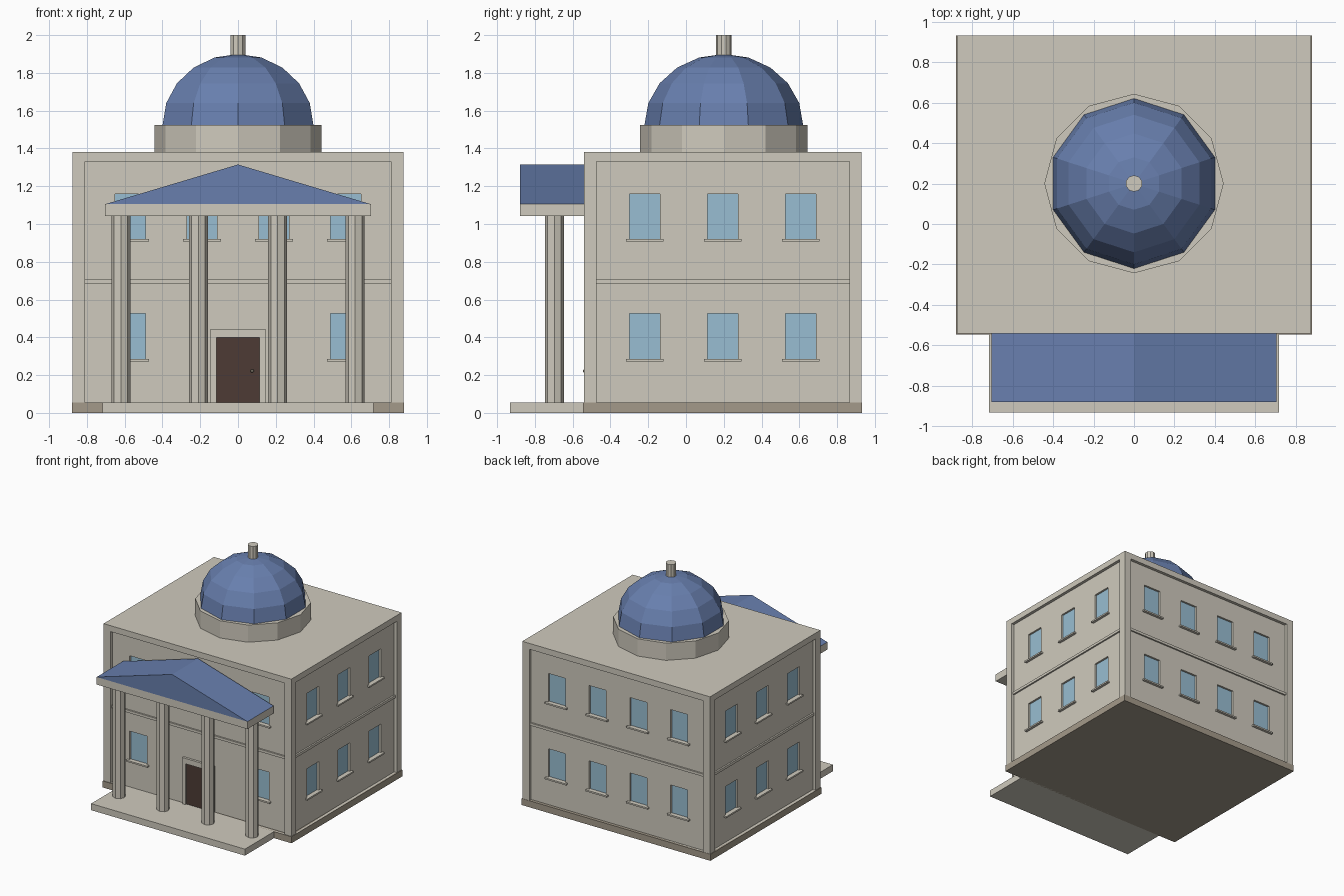
import bpy, bmesh, math
from mathutils import Matrix, Vector

if "Cube" in bpy.data.objects:
    bpy.data.objects.remove(bpy.data.objects["Cube"])


def material(name, rgb):
    m = bpy.data.materials.new(name)
    lin = [((c / 255 + 0.055) / 1.055) ** 2.4 for c in rgb]
    m.diffuse_color = (*lin, 1)
    m.use_nodes = True
    m.node_tree.nodes["Principled BSDF"].inputs["Base Color"].default_value = m.diffuse_color
    return m


STONE = material("cream stone", (207, 202, 189))
PLINTH = material("dark stone", (164, 154, 138))
BLUE = material("blue roof", (104, 127, 174))
GLASS = material("window glass", (153, 190, 210))
WOOD = material("dark wood", (77, 59, 53))
METAL = material("knob metal", (176, 166, 148))


def finish(name, bm, mat):
    bmesh.ops.recalc_face_normals(bm, faces=bm.faces)
    me = bpy.data.meshes.new(name)
    bm.to_mesh(me)
    bm.free()
    ob = bpy.data.objects.new(name, me)
    bpy.context.collection.objects.link(ob)
    if mat:
        me.materials.append(mat)
    return ob


def boxes(name, mat, items):
    """One object made of boxes, each (x0, x1, y0, y1, z0, z1)."""
    bm = bmesh.new()
    for x0, x1, y0, y1, z0, z1 in items:
        loc = Matrix.Translation(((x0 + x1) / 2, (y0 + y1) / 2, (z0 + z1) / 2))
        size = Matrix.Diagonal((abs(x1 - x0), abs(y1 - y0), abs(z1 - z0), 1))
        bmesh.ops.create_cube(bm, size=1, matrix=loc @ size)
    return finish(name, bm, mat)


def lathe(name, mat, profile, sides, x, y):
    """Revolve (radius, z) points; the first corner points to +y."""
    bm = bmesh.new()
    rings = []
    for r, z in profile:
        if r == 0:
            rings.append([bm.verts.new((x, y, z))] * sides)
            continue
        angs = [2 * math.pi * i / sides for i in range(sides)]
        rings.append([bm.verts.new((x + r * math.sin(a), y + r * math.cos(a), z)) for a in angs])
    for a, b in zip(rings, rings[1:]):
        for i in range(sides):
            j = (i + 1) % sides
            bm.faces.new(list(dict.fromkeys((a[i], a[j], b[j], b[i]))))
    for ring in (rings[0], rings[-1]):
        if ring[0] is not ring[1]:
            bm.faces.new(ring)
    return finish(name, bm, mat)


# Main dimensions
CY, HX, HY = 0.195, 0.875, 0.735
TOP, FLOOR = 1.38, 0.055
WALL, PANE = 0.025, 0.045      # depths of wall panel and glass behind the frame
ROWS = (0.285, 0.92)           # window bottoms
HW, WH = 0.08, 0.24            # window half width and height


def on_side(side, u0, u1, d0, d1, z0, z1):
    """Box on a facade: u along the wall, d depth inward from the frame plane."""
    if side in "FB":
        s = -1 if side == "F" else 1
        ys = sorted((CY + s * (HY - d0), CY + s * (HY - d1)))
        return (u0, u1, *ys, z0, z1)
    s = -1 if side == "L" else 1
    xs = sorted((s * (HX - d0), s * (HX - d1)))
    return (*xs, CY + u0, CY + u1, z0, z1)


# Facade layout
panels, holes, panes, sills, belts = [], [], [], [], []
for side in "FBLR":
    half = 0.81 if side in "FB" else 0.67
    cols = (-0.57, -0.19, 0.19, 0.57) if side in "FB" else (-0.413, 0, 0.413)
    panels.append(on_side(side, -half, half, -0.05, WALL, FLOOR, 1.33))
    belts.append(on_side(side, -half, half, 0.012, WALL + 0.005, 0.683, 0.705))
    for z in ROWS:
        for u in cols:
            if side == "F" and z < 0.5 and abs(u) < 0.3:
                continue       # the door takes the middle of the ground floor
            holes.append(on_side(side, u - HW, u + HW, -0.05, PANE, z, z + WH))
            panes.append(on_side(side, u - HW, u + HW, PANE - 0.004, PANE + 0.003, z, z + WH))
            sills.append(on_side(side, u - 0.1, u + 0.1, 0.003, WALL + 0.005, z - 0.013, z))

# Body with recessed wall panels and window openings
body = boxes("main_body", STONE, [(-HX, HX, CY - HY, CY + HY, 0.045, TOP)])
bpy.context.view_layer.objects.active = body
for name, items in (("panel_cutter", panels), ("window_cutter", holes)):
    cutter = boxes(name, None, items)
    cutter.hide_render = True
    mod = body.modifiers.new(name, "BOOLEAN")
    mod.operation, mod.solver, mod.object = "DIFFERENCE", "EXACT", cutter
    bpy.ops.object.modifier_apply(modifier=mod.name)
    bpy.data.objects.remove(cutter)

boxes("window_panes", GLASS, panes)
boxes("window_sills", STONE, sills)
boxes("belt_course", STONE, belts)
boxes("plinth", PLINTH, [(-0.88, 0.88, -0.545, 0.932, 0, FLOOR)])

# Door with surround and knob
wall_y = CY - HY + WALL
boxes("door", WOOD, [(-0.115, 0.115, wall_y - 0.006, wall_y + 0.003, FLOOR, 0.4)])
front = wall_y - 0.02
boxes("door_surround", STONE, [
    (-0.145, -0.115, front, wall_y + 0.005, FLOOR, 0.4),
    (0.115, 0.145, front, wall_y + 0.005, FLOOR, 0.4),
    (-0.145, 0.145, front, wall_y + 0.005, 0.4, 0.445)])
bm = bmesh.new()
bmesh.ops.create_uvsphere(bm, u_segments=8, v_segments=6, radius=0.009,
                          matrix=Matrix.Translation((0.075, -0.537, 0.222)))
bmesh.ops.create_cube(bm, size=1, matrix=Matrix.Translation((0.075, -0.528, 0.222))
                      @ Matrix.Diagonal((0.006, 0.018, 0.006, 1)))
finish("door_knob", bm, METAL)

# Portico: floor slab, columns, entablature, gable roof
boxes("portico_floor", STONE, [(-0.717, 0.717, -0.932, -0.53, 0, FLOOR)])
for i, x in enumerate((-0.62, -0.21, 0.21, 0.62)):
    lathe(f"column_{i + 1}", STONE, [(0.05, FLOOR), (0.05, 1.045)], 8, x, -0.697)
boxes("entablature", STONE, [(-0.703, 0.703, -0.878, -0.53, 1.042, 1.105)])
bm = bmesh.new()
tri = bm.faces.new([bm.verts.new((x, -0.878, z)) for x, z in ((-0.703, 1.105), (0.703, 1.105), (0, 1.315))])
ext = bmesh.ops.extrude_face_region(bm, geom=[tri], use_keep_orig=True)
bmesh.ops.translate(bm, vec=Vector((0, 0.348, 0)),
                    verts=[v for v in ext["geom"] if isinstance(v, bmesh.types.BMVert)])
finish("portico_roof", bm, BLUE)

# Drum, faceted dome and finial
lathe("drum", STONE, [(0.443, TOP - 0.01), (0.443, 1.525)], 12, 0, 0.2)
arc = [math.radians(18 * i) for i in range(5)]
lathe("dome", BLUE, [(0.42 * math.cos(a), 1.524 + 0.376 * math.sin(a)) for a in arc] + [(0, 1.9)],
      10, 0, 0.2)
lathe("finial", STONE, [(0.041, 1.885), (0.041, 2.0)], 10, 0, 0.2)
